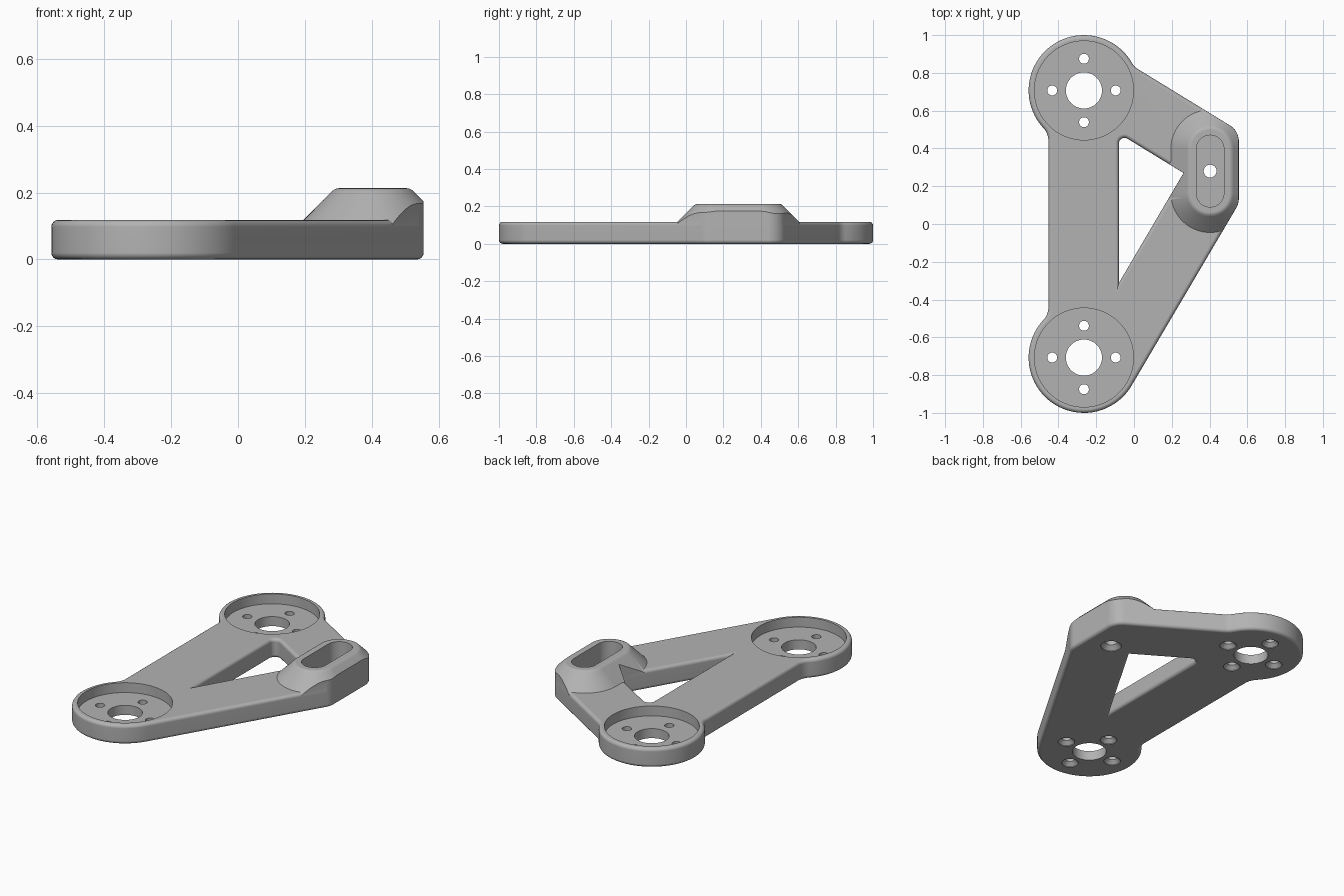
import bpy, bmesh
from math import sin, cos, radians, pi
from mathutils import Vector

if "Cube" in bpy.data.objects:
    bpy.data.objects.remove(bpy.data.objects["Cube"])

RING_X, RING_Y, RING_R = -0.265, 0.707, 0.293
THICK, ROUND = 0.118, 0.02
BOSS_X, BOSS_Y, BOSS_HALF, BOSS_TOP = 0.403, 0.28, 0.117, 0.213

metal = bpy.data.materials.new("grey metal")
metal.use_nodes = True
grey = (0.45, 0.45, 0.45, 1)
metal.diffuse_color = grey
metal.node_tree.nodes["Principled BSDF"].inputs["Base Color"].default_value = grey


def arc(x, y, r, start, end, step=5):
    n = max(2, round(abs(end - start) / step))
    angles = [radians(start + (end - start) * i / n) for i in range(n + 1)]
    return [Vector((x + r * cos(a), y + r * sin(a))) for a in angles]


def circle(x, y, r):
    return arc(x, y, r, 0, 360)[:-1]


def stadium(r):
    return (arc(BOSS_X, BOSS_Y + BOSS_HALF, r, 0, 180)
            + arc(BOSS_X, BOSS_Y - BOSS_HALF, r, 180, 360))


def offset(loop, dist):
    """Move a counterclockwise loop outward with mitred corners."""
    out = []
    for i, p in enumerate(loop):
        a = (p - loop[i - 1]).normalized()
        b = (loop[(i + 1) % len(loop)] - p).normalized()
        n1, n2 = Vector((a.y, -a.x)), Vector((b.y, -b.x))
        out.append(p + (n1 + n2) * dist / (1 + n1.dot(n2)))
    return out


def loft(name, rings):
    """Closed solid through matching loops, each given with its height."""
    bm = bmesh.new()
    rows = [[bm.verts.new((p.x, p.y, z)) for p in loop] for loop, z in rings]
    for low, high in zip(rows, rows[1:]):
        for i in range(len(low)):
            bm.faces.new((low[i - 1], low[i], high[i], high[i - 1]))
    bm.faces.new(rows[0][::-1])
    bm.faces.new(rows[-1])
    bmesh.ops.recalc_face_normals(bm, faces=bm.faces)
    mesh = bpy.data.meshes.new(name)
    bm.to_mesh(mesh)
    bm.free()
    obj = bpy.data.objects.new(name, mesh)
    bpy.context.collection.objects.link(obj)
    mesh.materials.append(metal)
    return obj


def combine(target, tool, operation="DIFFERENCE"):
    mod = target.modifiers.new("combine", "BOOLEAN")
    mod.operation, mod.solver, mod.object = operation, "EXACT", tool
    bpy.context.view_layer.objects.active = target
    bpy.ops.object.modifier_apply(modifier=mod.name)
    bpy.data.objects.remove(tool)


def rounded_ends(loop, side):
    """Rings for a slab whose rims are rounded in (-1) or flared out (+1)."""
    turns = [radians(a) for a in (0, 22.5, 45, 67.5, 90)]
    low = [(offset(loop, side * ROUND * (1 - sin(a))), ROUND * (1 - cos(a))) for a in turns]
    return low + [(l, THICK - z) for l, z in reversed(low)]


# Outer contour: two round ends, a cut-off nose and filleted junctions
fil = 0.1
reach = RING_R + fil
junction = radians(30.1)
outline = (arc(RING_X, -RING_Y, RING_R, 137.2, 329.5)
           + arc(0.455, 0.135, fil, -30.5, 0)
           + arc(0.455, 0.437, fil, 0, 58.5)
           + arc(RING_X + reach * cos(junction), RING_Y + reach * sin(junction),
                 fil, 238.5, 210.1)[:-1]
           + arc(RING_X, RING_Y, RING_R, 30.1, 222.8)
           + arc(-0.553, 0.44, fil, 42.8, 0)[1:]
           + arc(-0.553, -0.44, fil, 0, -42.8)[:-1])

# Triangular window between the arms
window = [Vector((-0.08, -0.312)), Vector((0.262, 0.27))] + arc(-0.05, 0.426, 0.03, 58.5, 180)

# Flat arm with rounded rims
arm = loft("bracket_arm", rounded_ends(outline, -1))
flare = rounded_ends(window, 1)
flare = [(flare[0][0], -0.05)] + flare + [(flare[-1][0], THICK + 0.05)]
combine(arm, loft("window_cutter", flare))

# Sloped boss trimmed to the arm's contour
boss = loft("boss", [(stadium(r), z) for r, z in (
    (0.236, 0.09), (0.124, 0.202), (0.117, 0.208), (0.109, 0.212), (0.101, BOSS_TOP))])
trim = offset(outline, -0.0005)
combine(boss, loft("trim", [(trim, 0.02), (trim, 0.4)]), "INTERSECT")
opening = offset(window, 0.0005)
combine(boss, loft("opening", [(opening, 0), (opening, 0.4)]))
combine(arm, boss, "UNION")

# Slot in the boss
combine(arm, loft("slot", [(stadium(0.073), 0.06), (stadium(0.073), 0.4)]))


def drill(x, y, r, sink):
    """Through hole, countersunk from below."""
    combine(arm, loft("drill", [(circle(x, y, radius), z) for radius, z in (
        (sink, -0.05), (sink, 0.004), (r, 0.004 + sink - r), (r, 0.4))]))


# Round pockets with a centre bore and four screw holes
for side in (1, -1):
    cy = side * RING_Y
    pocket = circle(RING_X, cy, 0.262)
    combine(arm, loft("pocket", [(pocket, 0.058), (pocket, 0.4)]))
    bore = circle(RING_X, cy, 0.0955)
    combine(arm, loft("bore", [(bore, -0.1), (bore, 0.4)]))
    for k in range(4):
        a = k * pi / 2
        drill(RING_X + 0.168 * cos(a), cy + 0.168 * sin(a), 0.026, 0.047)

# Screw hole under the slot
drill(BOSS_X, BOSS_Y, 0.034, 0.058)

# Smooth curved walls, crisp cut edges
bpy.ops.object.select_all(action="DESELECT")
arm.select_set(True)
bpy.context.view_layer.objects.active = arm
bpy.ops.object.shade_smooth_by_angle(angle=radians(28))
weighted = arm.modifiers.new("even_shading", "WEIGHTED_NORMAL")
weighted.keep_sharp = True
